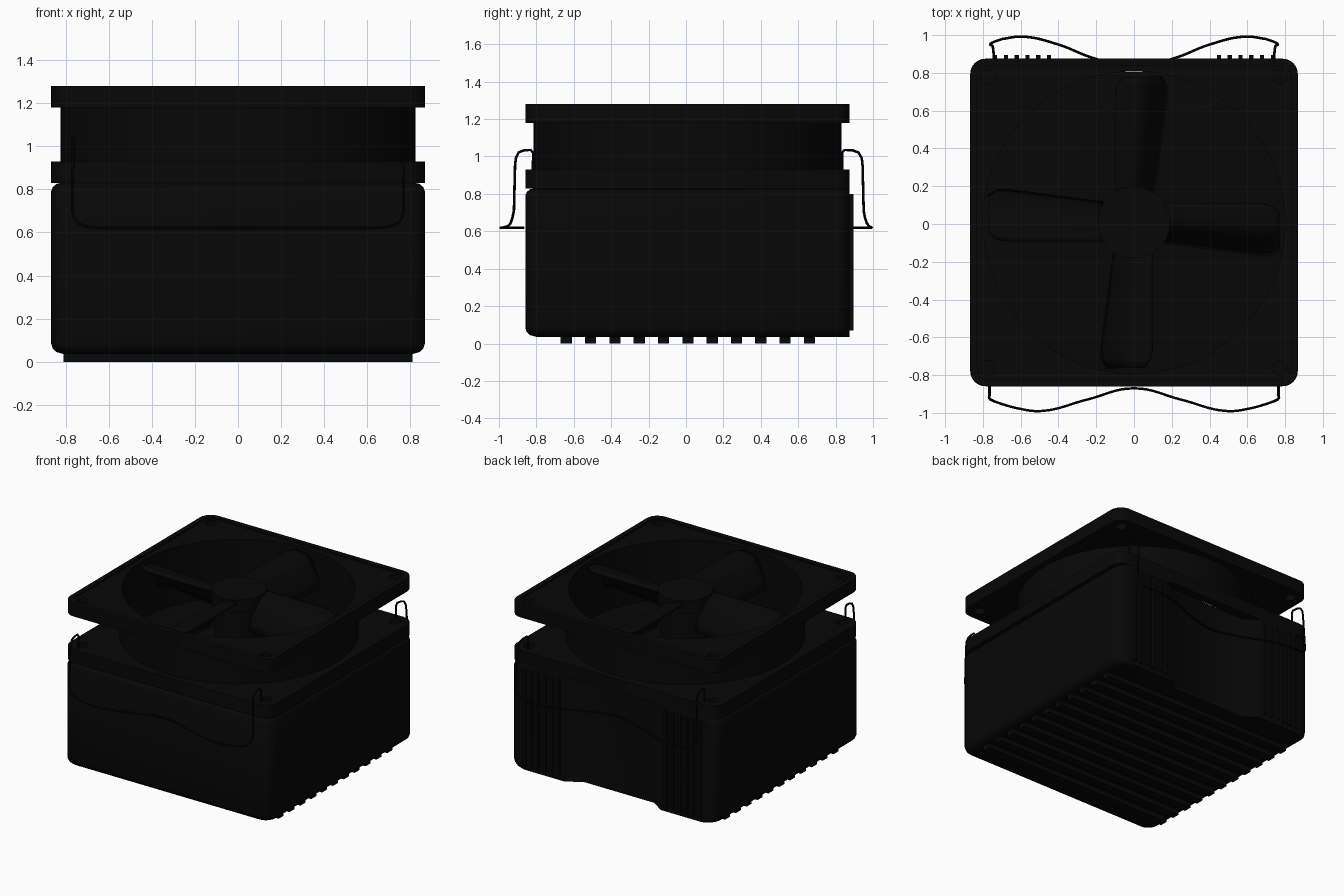
import bpy, bmesh, math
from mathutils import Matrix

if "Cube" in bpy.data.objects:
    bpy.data.objects.remove(bpy.data.objects["Cube"], do_unlink=True)


def material(name, value):
    m = bpy.data.materials.new(name)
    m.use_nodes = True
    color = (value, value, value, 1)
    m.diffuse_color = color
    m.node_tree.nodes["Principled BSDF"].inputs["Base Color"].default_value = color
    return m


BLACK = material("matte black", 0.002)
YC = 0.008  # depth centre of the housing


def finish(ob):
    ob.data.materials.clear()
    ob.data.materials.append(BLACK)
    bpy.ops.object.select_all(action='DESELECT')
    ob.select_set(True)
    bpy.context.view_layer.objects.active = ob
    if ob.type == 'CURVE':
        bpy.ops.object.convert(target='MESH')
    ob = bpy.context.object
    bpy.ops.object.shade_smooth_by_angle(angle=math.radians(35))
    return ob


def link(name, data):
    ob = bpy.data.objects.new(name, data)
    bpy.context.collection.objects.link(ob)
    return ob


def from_bmesh(name, bm):
    bmesh.ops.recalc_face_normals(bm, faces=bm.faces)
    me = bpy.data.meshes.new(name)
    bm.to_mesh(me)
    bm.free()
    return link(name, me)


def boxes(name, items):
    bm = bmesh.new()
    for center, size in items:
        bmesh.ops.create_cube(bm, size=1, matrix=Matrix.Translation(center) @ Matrix.Diagonal((*size, 1)))
    return finish(from_bmesh(name, bm))


def circle(r, x=0, y=0, n=72):
    return [(x + r * math.cos(i * math.tau / n), y + r * math.sin(i * math.tau / n)) for i in range(n)]


def rounded(hx, hy, r, n=6):
    pts = []
    for q, (sx, sy) in enumerate(((1, 1), (-1, 1), (-1, -1), (1, -1))):
        for i in range(n + 1):
            a = math.pi / 2 * (q + i / n)
            pts.append((sx * (hx - r) + r * math.cos(a), sy * (hy - r) + r * math.sin(a)))
    return pts


def plate(name, outlines, z0, z1):
    """Filled outline with holes, extruded between two heights."""
    cu = bpy.data.curves.new(name, 'CURVE')
    cu.dimensions = '2D'
    cu.fill_mode = 'BOTH'
    cu.extrude = (z1 - z0) / 2
    for pts in outlines:
        sp = cu.splines.new('POLY')
        sp.points.add(len(pts) - 1)
        for p, (x, y) in zip(sp.points, pts):
            p.co = (x, y, 0, 1)
        sp.use_cyclic_u = True
    ob = link(name, cu)
    ob.location = (0, YC, (z0 + z1) / 2)
    return finish(ob)


# Heatsink body: outline with a shallow recess in the back, rounded top and bottom
outline = rounded(0.867, 0.867, 0.08)
recess = [(0.43, 0.867), (0.32, 0.797), (-0.32, 0.797), (-0.43, 0.867)]
outline = outline[:7] + recess + outline[7:]
bm = bmesh.new()
rings = []
for z, d in ((0.035, 0.06), (0.045, 0.025), (0.06, 0.008), (0.085, 0),
             (0.79, 0), (0.81, 0.008), (0.825, 0.025), (0.83, 0.05)):
    k = 1 - d / 0.87
    rings.append([bm.verts.new((x * k, (y if y > 0 else y * k) + YC, z)) for x, y in outline])
for a, b in zip(rings, rings[1:]):
    for i in range(len(a)):
        j = (i + 1) % len(a)
        bm.faces.new((a[i], a[j], b[j], b[i]))
bm.faces.new(rings[0])
bm.faces.new(rings[-1])
finish(from_bmesh("heatsink_body", bm))

# Ribs under the base and fins on the back
boxes("base_ribs", [((0, -0.64 + 0.13 * i, 0.025), (1.62, 0.06, 0.05)) for i in range(11)])
boxes("back_fins", [((s * (0.45 + 0.057 * i), 0.875, 0.435), (0.022, 0.04, 0.73))
                    for s in (-1, 1) for i in range(6)])

# Fan housing: two flanges with screw holes joined by a round shroud
square = rounded(0.867, 0.867, 0.09)
bore = circle(0.8)
corner_holes = [circle(0.04, sx * 0.77, sy * 0.77, 16) for sx in (-1, 1) for sy in (-1, 1)]
plate("lower_flange", [square, bore] + corner_holes, 0.83, 0.93)
plate("upper_flange", [square, bore] + corner_holes, 1.18, 1.268)
plate("flange_rim", [square, rounded(0.83, 0.83, 0.06)], 1.268, 1.28)
plate("fan_shroud", [circle(0.823), bore], 0.93, 1.18)

# Motor and hub
plate("fan_motor", [circle(0.17, n=40)], 0.83, 1.18)
plate("fan_hub", [circle(0.19, n=40)], 1.17, 1.268)

# Four blades, nearly level with a steep trailing side
bm = bmesh.new()
rows, cols = 12, 10
for turn in range(4):
    rot = Matrix.Rotation(turn * math.pi / 2, 4, 'Z')
    grid = []
    for r in range(rows + 1):
        t = r / rows
        tip = max(0, (t - 0.8) / 0.2)
        row = []
        for c in range(cols + 1):
            s = c / cols
            width = 0.2 + 0.08 * t
            x = -0.1 + width * (s + (0.5 - s) * 0.3 * tip ** 3)
            y = 0.16 + 0.61 * t
            z = 1.25 - 0.03 * s - 0.19 * max(0, (s - 0.45) / 0.55) ** 1.6
            v = bm.verts.new((x, y, z))
            v.co = rot @ v.co
            v.co.y += YC
            row.append(v)
        grid.append(row)
    for a, b in zip(grid, grid[1:]):
        for i in range(cols):
            bm.faces.new((a[i], a[i + 1], b[i + 1], b[i]))
blades = from_bmesh("fan_blades", bm)
solid = blades.modifiers.new("thickness", 'SOLIDIFY')
solid.thickness = 0.025
solid.offset = 0
finish(blades)


# Bent wire clips hooked into the lower flange
def clip(name, hook, wave):
    """The hook keeps tight bends; the wave along the face flows smoothly."""
    half = hook + wave
    path = half + [(-x, y, z) for x, y, z in reversed(half[:-1])]
    cu = bpy.data.curves.new(name, 'CURVE')
    cu.dimensions = '3D'
    cu.bevel_depth = 0.007
    cu.bevel_resolution = 2
    cu.resolution_u = 8
    cu.use_fill_caps = True
    sp = cu.splines.new('BEZIER')
    sp.bezier_points.add(len(path) - 1)
    for i, (p, co) in enumerate(zip(sp.bezier_points, path)):
        p.co = co
        tight = min(i, len(path) - 1 - i) < len(hook)
        p.handle_left_type = p.handle_right_type = 'VECTOR' if tight else 'AUTO'
    finish(link(name, cu))


clip("front_clip",
     [(0.765, -0.818, 0.86), (0.765, -0.818, 1.02), (0.765, -0.83, 1.035), (0.765, -0.865, 1.033),
      (0.765, -0.895, 1.022), (0.765, -0.91, 0.99), (0.766, -0.914, 0.95), (0.768, -0.92, 0.71),
      (0.762, -0.928, 0.672), (0.742, -0.938, 0.643), (0.7, -0.953, 0.627)],
     [(0.62, -0.975, 0.621), (0.49, -0.99, 0.62), (0.25, -0.93, 0.62), (0, -0.87, 0.62)])
clip("back_clip",
     [(0.74, 0.835, 0.86), (0.74, 0.835, 1.02), (0.74, 0.847, 1.035), (0.742, 0.89, 1.033),
      (0.745, 0.922, 1.022), (0.748, 0.94, 0.99), (0.75, 0.944, 0.95), (0.762, 0.95, 0.71),
      (0.757, 0.957, 0.672), (0.735, 0.967, 0.643), (0.7, 0.979, 0.627)],
     [(0.59, 0.992, 0.62), (0.4, 0.95, 0.62), (0.22, 0.88, 0.62), (0, 0.83, 0.62)])
